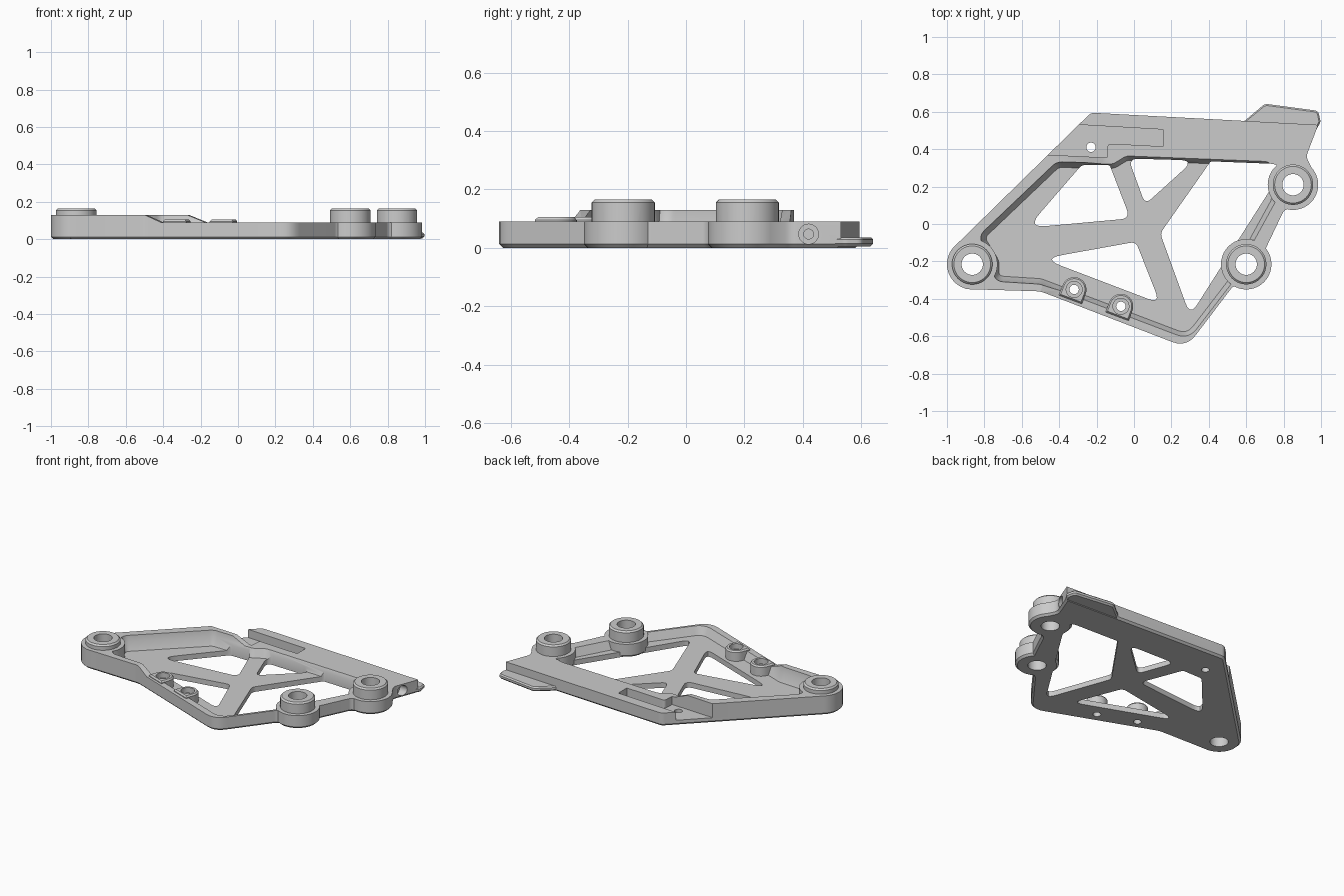
import bpy, bmesh, math
from mathutils import Vector

old = bpy.data.objects.get("Cube")
if old:
    bpy.data.objects.remove(old, do_unlink=True)

grey = bpy.data.materials.new("satin grey")
grey.use_nodes = True
colour = (0.6, 0.6, 0.6, 1)
grey.diffuse_color = colour
grey.node_tree.nodes["Principled BSDF"].inputs["Base Color"].default_value = colour


def rounded(corners, steps=6):
    """Round each (x, y, radius) corner of a closed outline, counterclockwise."""
    pts, n = [], len(corners)
    for i, (x, y, r) in enumerate(corners):
        p = Vector((x, y))
        a = Vector(corners[i - 1][:2]) - p
        b = Vector(corners[(i + 1) % n][:2]) - p
        if r == 0:
            pts.append(p)
            continue
        t = min(r / math.tan(a.angle(b) / 2), 0.45 * a.length, 0.45 * b.length)
        a, b = p + a.normalized() * t, p + b.normalized() * t
        for k in range(steps + 1):
            u = k / steps
            pts.append(a * (1 - u) ** 2 + p * 2 * u * (1 - u) + b * u * u)
    area = sum(pts[i - 1].cross(pts[i]) for i in range(len(pts)))
    return pts if area > 0 else pts[::-1]


def circle(c, r, n=40):
    return [Vector((c[0] + r * math.cos(k * math.tau / n),
                    c[1] + r * math.sin(k * math.tau / n))) for k in range(n)]


def grow(pts, d):
    """Offset an outline outwards by d."""
    out = []
    for i, p in enumerate(pts):
        e = (p - pts[i - 1]).normalized()
        f = (pts[(i + 1) % len(pts)] - p).normalized()
        m = Vector((e.y + f.y, -e.x - f.x))
        out.append(p + m * (d / max(1 + e.dot(f), 0.4)))
    return out


def prism(name, pts, rings, place=lambda x, y, z: (x, y, z)):
    """Stack the outline at (height, offset) rings and close both ends."""
    bm = bmesh.new()
    loops = [[bm.verts.new(place(*q, z)) for q in grow(pts, d)] for z, d in rings]
    for lo, hi in zip(loops, loops[1:]):
        for i in range(len(pts)):
            bm.faces.new((lo[i - 1], lo[i], hi[i], hi[i - 1]))
    bm.faces.new(loops[0][::-1])
    bm.faces.new(loops[-1])
    if bm.calc_volume(signed=True) < 0:
        bmesh.ops.reverse_faces(bm, faces=bm.faces)
    mesh = bpy.data.meshes.new(name)
    bm.to_mesh(mesh)
    bm.free()
    mesh.materials.append(grey)
    ob = bpy.data.objects.new(name, mesh)
    bpy.context.collection.objects.link(ob)
    return ob


def volume(mesh):
    bm = bmesh.new()
    bm.from_mesh(mesh)
    v = bm.calc_volume(signed=True)
    bm.free()
    return v


def combine(target, tool, operation):
    """Apply a boolean, moving to the next solver if one loses the body."""
    before = volume(target.data)
    for solver in ('EXACT', 'MANIFOLD', 'FLOAT'):
        mod = target.modifiers.new("combine", 'BOOLEAN')
        mod.operation, mod.solver, mod.object = operation, solver, tool
        bpy.context.view_layer.update()
        graph = bpy.context.evaluated_depsgraph_get()
        mesh = bpy.data.meshes.new_from_object(target.evaluated_get(graph))
        target.modifiers.clear()
        if 0.4 * before < volume(mesh) < 1.5 * before:
            target.data = mesh
            break
    bpy.data.objects.remove(tool, do_unlink=True)


def cut(tool):
    combine(plate, tool, 'DIFFERENCE')


def join(tool):
    combine(plate, tool, 'UNION')


LOW, TALL, FLOOR, EDGE = 0.09, 0.13, 0.035, 0.013
bosses = [((-0.865, -0.215), TALL), ((0.6, -0.215), LOW), ((0.85, 0.21), LOW)]
posts = [(-0.32, -0.35), (-0.07, -0.44)]

# Outer plate with chamfered underside
outline = rounded([
    (-0.90, -0.348, 0), (-0.50, -0.36, 0.15), (0.28, -0.66, 0.11),
    (0.535, -0.325, 0.05), (0.62, -0.34, 0), (0.72, -0.25, 0),
    (0.70, -0.14, 0.04), (0.80, 0.07, 0.04), (0.93, 0.13, 0),
    (0.965, 0.27, 0), (0.92, 0.36, 0.05), (0.985, 0.53, 0),
    (-0.23, 0.595, 0.05), (-0.96, -0.12, 0)])
plate = prism("bracket_plate", outline, [(0, -EDGE), (EDGE, 0), (TALL, 0)])

# Drop the rim from tall to low along a slanted ramp
cut(prism("ramp_cutter", [Vector(p) for p in
          ((-0.39, LOW), (1.5, LOW), (1.5, 0.3), (-0.91, 0.3))],
          [(-1, 0), (1, 0)],
          lambda x, z, y: (x + 0.33 * (y + 0.33), y, z)))
cut(prism("rear_step_cutter", rounded([(-1, 0.37, 0), (1.2, 0.37, 0),
          (1.2, 0.8, 0), (-1, 0.8, 0)]), [(LOW, 0), (0.3, 0)]))

# Main pocket with sloping walls
pocket = rounded([
    (-0.74, -0.2, 0.06), (-0.82, -0.07, 0.05), (-0.41, 0.32, 0.06),
    (-0.11, 0.315, 0.06), (-0.04, 0.358, 0.06), (0.72, 0.328, 0.05),
    (0.77, 0.25, 0.06), (0.75, 0.12, 0.06), (0.64, -0.08, 0.06),
    (0.52, -0.31, 0.06), (0.29, -0.61, 0.09), (-0.5, -0.31, 0.1),
    (-0.74, -0.295, 0.05)])
cut(prism("pocket_cutter", pocket, [(FLOOR, -0.018), (LOW, 0.006), (0.2, 0.022)]))

# Rear recess, open on the slanted side
recess = rounded([
    (-0.7, 0.38, 0), (-0.46, 0.37, 0), (-0.145, 0.355, 0), (-0.14, 0.43, 0.02),
    (0.155, 0.415, 0), (0.155, 0.505, 0), (-0.28, 0.53, 0), (-0.7, 0.555, 0)])
cut(prism("recess_cutter", recess, [(FLOOR, 0), (0.2, 0)]))

# Windows between the ribs
windows = [
    [(-0.57, -0.02, 0.04), (-0.28, 0.315, 0.04), (-0.13, 0.315, 0.02), (-0.02, 0.03, 0.04)],
    [(-0.03, 0.35, 0.035), (0.32, 0.34, 0.03), (0.06, 0.105, 0.03)],
    [(0.41, 0.335, 0.02), (0.79, 0.32, 0.04), (0.72, 0.17, 0.05), (0.30, -0.49, 0.035),
     (0.14, -0.05, 0.05)],
    [(-0.49, -0.185, 0.03), (0.01, -0.095, 0.04), (0.14, -0.425, 0.03)]]
for corners in windows:
    cut(prism("window_cutter", rounded(corners), [(-0.1, 0), (0.2, 0)]))

# Mounting bosses with raised collars
for centre, height in bosses:
    join(prism("boss_base", circle(centre, 0.135),
               [(0, -EDGE), (EDGE, 0), (height, 0)]))
    join(prism("boss_collar", circle(centre, 0.108),
               [(0.05, 0), (0.155, 0), (0.165, -0.01)]))

# Small screw posts along the front rim
tilt = math.radians(-20.5)
along = Vector((math.cos(tilt), math.sin(tilt)))
inward = Vector((-along.y, along.x))
for centre in posts:
    shape = [Vector(centre) + along * u + inward * v for u, v in
             [(-0.066, -0.058), (0.066, -0.058)] +
             [(0.066 * math.cos(k * math.pi / 16), 0.066 * math.sin(k * math.pi / 16))
              for k in range(17)]]
    join(prism("screw_post", shape, [(0.02, 0), (0.095, 0), (0.105, -0.008)]))

# Low rear tab beside the rail
tab = rounded([(0.53, 0.5, 0), (0.96, 0.48, 0), (0.998, 0.545, 0.03),
               (0.985, 0.605, 0.03), (0.70, 0.643, 0.04)])
join(prism("rear_tab", tab, [(0.004, -0.01), (0.014, 0), (0.028, 0), (0.036, -0.008)]))

# Drilled holes
for centre, height in bosses:
    cut(prism("boss_bore", circle(centre, 0.057), [(-0.1, 0), (0.3, 0)]))
for centre in posts:
    cut(prism("post_bore", circle(centre, 0.025, 24), [(-0.1, 0), (0.3, 0)]))
    cut(prism("post_counterbore", circle(centre, 0.043, 24), [(0.07, 0), (0.3, 0)]))
cut(prism("recess_bore", circle((-0.23, 0.41), 0.025, 24), [(-0.1, 0), (0.3, 0)]))

# Stepped screw hole in the right-hand end of the rail
for radius, start in ((0.034, 0.90), (0.017, 0.80)):
    cut(prism("end_bore", circle((0.42, 0.047), radius, 24), [(start, 0), (1.1, 0)],
              lambda y, z, x: (x, y, z)))

for ob in bpy.context.selected_objects:
    ob.select_set(False)
plate.select_set(True)
bpy.context.view_layer.objects.active = plate
bpy.ops.object.shade_smooth_by_angle(angle=math.radians(30))
